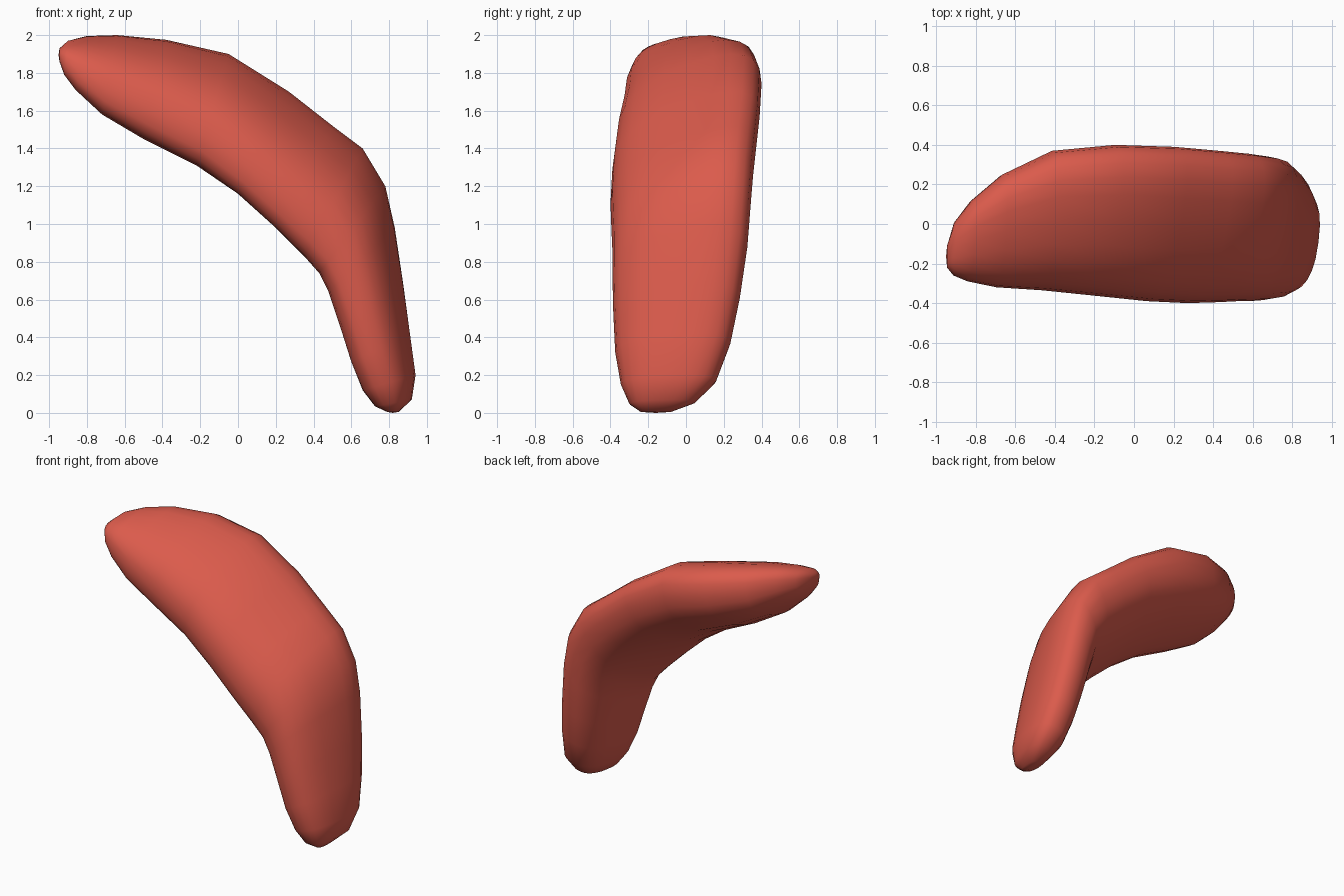
import bpy, bmesh, math
from mathutils import Vector

if "Cube" in bpy.data.objects:
    bpy.data.objects.remove(bpy.data.objects["Cube"])

# stations along the bent body: inner x,z / outer x,z / y min, y max / tilt
STATIONS = [
    (-.945, 1.86, -.945, 1.93, -.22, -.11, .2),
    (-.92, 1.79, -.90, 1.97, -.26, .01, .25),
    (-.86, 1.71, -.80, 1.995, -.29, .12, .3),
    (-.72, 1.58, -.64, 2.0, -.32, .25, .3),
    (-.50, 1.45, -.38, 1.975, -.335, .37, .33),
    (-.22, 1.31, -.05, 1.90, -.365, .40, .36),
    (.00, 1.16, .27, 1.70, -.39, .39, .4),
    (.20, .98, .50, 1.52, -.40, .37, .4),
    (.35, .83, .66, 1.40, -.395, .355, .38),
    (.43, .74, .78, 1.20, -.39, .34, .35),
    (.48, .64, .83, .98, -.39, .325, .32),
    (.54, .46, .875, .68, -.385, .285, .28),
    (.60, .27, .91, .42, -.375, .235, .25),
    (.66, .12, .94, .20, -.345, .16, .2),
    (.725, .035, .92, .07, -.30, .05, .2),
    (.79, .005, .85, .005, -.24, -.08, .1),
]
SIDES = 24


def power(v, e=2 / 2.5):
    return math.copysign(abs(v) ** e, v)


def section(tilt):
    """Sheared rounded oval, scaled to fill -1..1 both ways."""
    pts = []
    for i in range(SIDES):
        a = 2 * math.pi * i / SIDES
        y, n = power(math.cos(a)), power(math.sin(a))
        pts.append((y, tilt * y + (1 - tilt) * n))
    m = max(abs(p[1]) for p in pts)
    return [(y, n / m) for y, n in pts]


# curved body lofted through the stations
bm = bmesh.new()
rings = []
for xi, zi, xo, zo, y0, y1, tilt in STATIONS:
    ring = []
    for y, n in section(tilt):
        f = (n + 1) / 2
        ring.append(bm.verts.new((xi + (xo - xi) * f,
                                  y0 + (y1 - y0) * (y + 1) / 2,
                                  zi + (zo - zi) * f)))
    rings.append(ring)
for a, b in zip(rings, rings[1:]):
    for i in range(SIDES):
        j = (i + 1) % SIDES
        bm.faces.new((a[i], a[j], b[j], b[i]))

# rounded ends
for ring, push in ((rings[0], (-.005, 0, 0)), (rings[-1], (0, 0, -.005))):
    c = sum((v.co for v in ring), Vector()) / SIDES + Vector(push)
    tip = bm.verts.new(c)
    for i in range(SIDES):
        bm.faces.new((ring[i], ring[(i + 1) % SIDES], tip))

bmesh.ops.recalc_face_normals(bm, faces=bm.faces)
for f in bm.faces:
    f.smooth = True
mesh = bpy.data.meshes.new("curved_body")
bm.to_mesh(mesh)
bm.free()

red = bpy.data.materials.new("soft red")
red.diffuse_color = (.71, .105, .072, 1)
red.use_nodes = True
red.node_tree.nodes["Principled BSDF"].inputs["Base Color"].default_value = red.diffuse_color
mesh.materials.append(red)
body = bpy.data.objects.new("curved_body", mesh)
bpy.context.collection.objects.link(body)
